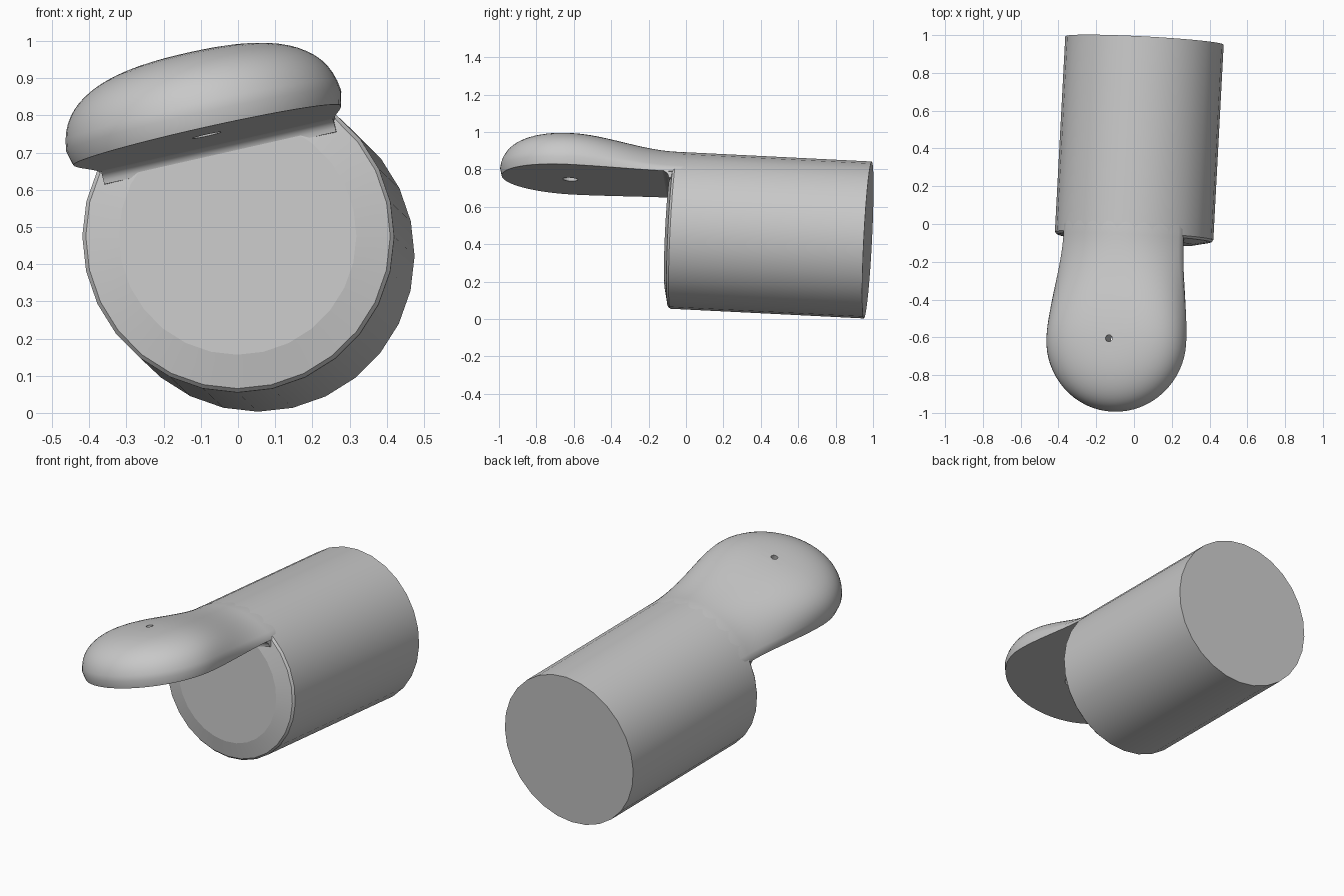
import bpy, bmesh
from math import sin, cos, pi, acos, radians
from mathutils import Vector, Matrix

cube = bpy.data.objects.get("Cube")
if cube:
    bpy.data.objects.remove(cube, do_unlink=True)

grey = bpy.data.materials.new("plain_grey")
grey.use_nodes = True
colour = (0.58, 0.58, 0.58, 1)
grey.diffuse_color = colour
grey.node_tree.nodes["Principled BSDF"].inputs["Base Color"].default_value = colour

# Model frame: y along the barrel, rolled and slightly tilted
ROLL = radians(12.6)
axis = Vector((0.053, 1, -0.05)).normalized()
side = Vector((cos(ROLL), 0, sin(ROLL)))
side = (side - axis * side.dot(axis)).normalized()
up = side.cross(axis)
FRAME = Matrix.Translation((0, -0.075, 0.475)) @ Matrix((side, axis, up)).transposed().to_4x4()

RADIUS, FLOOR = 0.42, 0.25        # barrel radius, height of the tongue's underside
PAD, TOP, TIP = 0.38, 0.225, -0.56  # pad radius, pad thickness, pad centre


def make(name, bm):
    bmesh.ops.remove_doubles(bm, verts=bm.verts, dist=0.0002)
    bmesh.ops.recalc_face_normals(bm, faces=bm.faces)
    mesh = bpy.data.meshes.new(name)
    bm.to_mesh(mesh)
    bm.free()
    mesh.materials.append(grey)
    obj = bpy.data.objects.new(name, mesh)
    bpy.context.collection.objects.link(obj)
    return obj


def finish(obj):
    bpy.ops.object.select_all(action='DESELECT')
    obj.select_set(True)
    bpy.context.view_layer.objects.active = obj
    for mod in list(obj.modifiers):
        bpy.ops.object.modifier_apply(modifier=mod.name)
    bpy.ops.object.shade_smooth_by_angle(angle=radians(35))
    for poly in obj.data.polygons:
        if len(poly.vertices) > 6:
            poly.use_smooth = False
    obj.matrix_world = FRAME


def skin(bm, loops, closed=False):
    pairs = zip(loops, loops[1:] + loops[:1]) if closed else zip(loops, loops[1:])
    for a, b in pairs:
        for k in range(len(a) - 1):
            bm.faces.new((a[k], a[k + 1], b[k + 1], b[k]))


# Barrel: revolved profile with a shallow raised disc on the front
bm = bmesh.new()
SIDES = 28
profile = [(0.32, -0.02), (0.41, 0), (RADIUS, 0.012), (RADIUS, 1.05)]
columns = []
for i in range(SIDES):
    a = 2 * pi * i / SIDES
    columns.append([bm.verts.new((r * cos(a), y, r * sin(a))) for r, y in profile])
skin(bm, columns, closed=True)
bm.faces.new([c[0] for c in columns])
bm.faces.new([c[-1] for c in columns])
finish(make("barrel", bm))

# Tongue: half profiles run down one side, fan round the tip and run back
STEPS, POWER = 16, 2 / 2.7


def half_profile(blend, radius):
    """Blend from the barrel's arc to the rounded pad, edge to crown."""
    points = []
    start = acos(FLOOR / radius)
    for k in range(STEPS + 1):
        t = k / STEPS
        arc, turn = start * (1 - t), t * pi / 2
        neck = Vector((radius * sin(arc), radius * cos(arc)))
        pad = Vector((PAD * max(cos(turn), 0) ** POWER, FLOOR + TOP * sin(turn) ** POWER))
        points.append(neck.lerp(pad, blend))
    points[0].x -= 0.012
    points[-1].x = 0
    return points


stations = [(0.14, 0, 0.412), (0.03, 0, RADIUS)]
for i in range(17):
    t = i / 16
    stations.append((TIP * t, t * t * (3 - 2 * t), RADIUS))
spokes = [(y, b, r, 0) for y, b, r in stations]
spokes += [(TIP, 1, RADIUS, -pi * i / 32) for i in range(1, 32)]
spokes += [(y, b, r, -pi) for y, b, r in reversed(stations)]

bm = bmesh.new()
columns = []
for y, blend, radius, a in spokes:
    columns.append([bm.verts.new((p.x * cos(a), y + p.x * sin(a), p.y))
                    for p in half_profile(blend, radius)])
skin(bm, columns)
bmesh.ops.remove_doubles(bm, verts=bm.verts, dist=0.0002)
rim = [e for e in bm.edges if e.is_boundary]
underside = [e for e in rim if all(abs(v.co.z - FLOOR) < 0.001 for v in e.verts)]
ends = sorted((v for v in {v for e in rim for v in e.verts}
               if v.co.y > 0.139 and abs(v.co.z - FLOOR) < 0.001), key=lambda v: v.co.x)
closing = bm.edges.new(ends)
bmesh.ops.contextual_create(bm, geom=underside + [closing])
bmesh.ops.contextual_create(bm, geom=[e for e in bm.edges if e.is_boundary])
tongue = make("tongue", bm)

# Tapered hole through the pad
bm = bmesh.new()
bmesh.ops.create_cone(bm, cap_ends=True, segments=24, radius1=0.045, radius2=0.0155,
                      depth=0.3, matrix=Matrix.Translation((0, TIP, 0.35)))
cutter = make("hole_cutter", bm)
cutter.hide_render = True
cut = tongue.modifiers.new("hole", 'BOOLEAN')
cut.object = cutter
cut.operation = 'DIFFERENCE'
cut.solver = 'EXACT'
finish(tongue)
bpy.data.objects.remove(cutter, do_unlink=True)

# Small fillet where the underside meets the barrel's front
bm = bmesh.new()
F = 0.035
section = [(0.01, FLOOR + 0.01)]
for i in range(6):
    a = pi / 2 * i / 5
    section.append((-0.018 - F + F * sin(a), FLOOR - F + F * cos(a)))
section.append((0.01, FLOOR - F))
loops = [[bm.verts.new((x, y, z)) for y, z in section] for x in (-0.32, 0.32)]
skin(bm, loops)
bm.faces.new((loops[0][0], loops[0][-1], loops[1][-1], loops[1][0]))
for loop in loops:
    bm.faces.new(loop)
finish(make("neck_fillet", bm))
